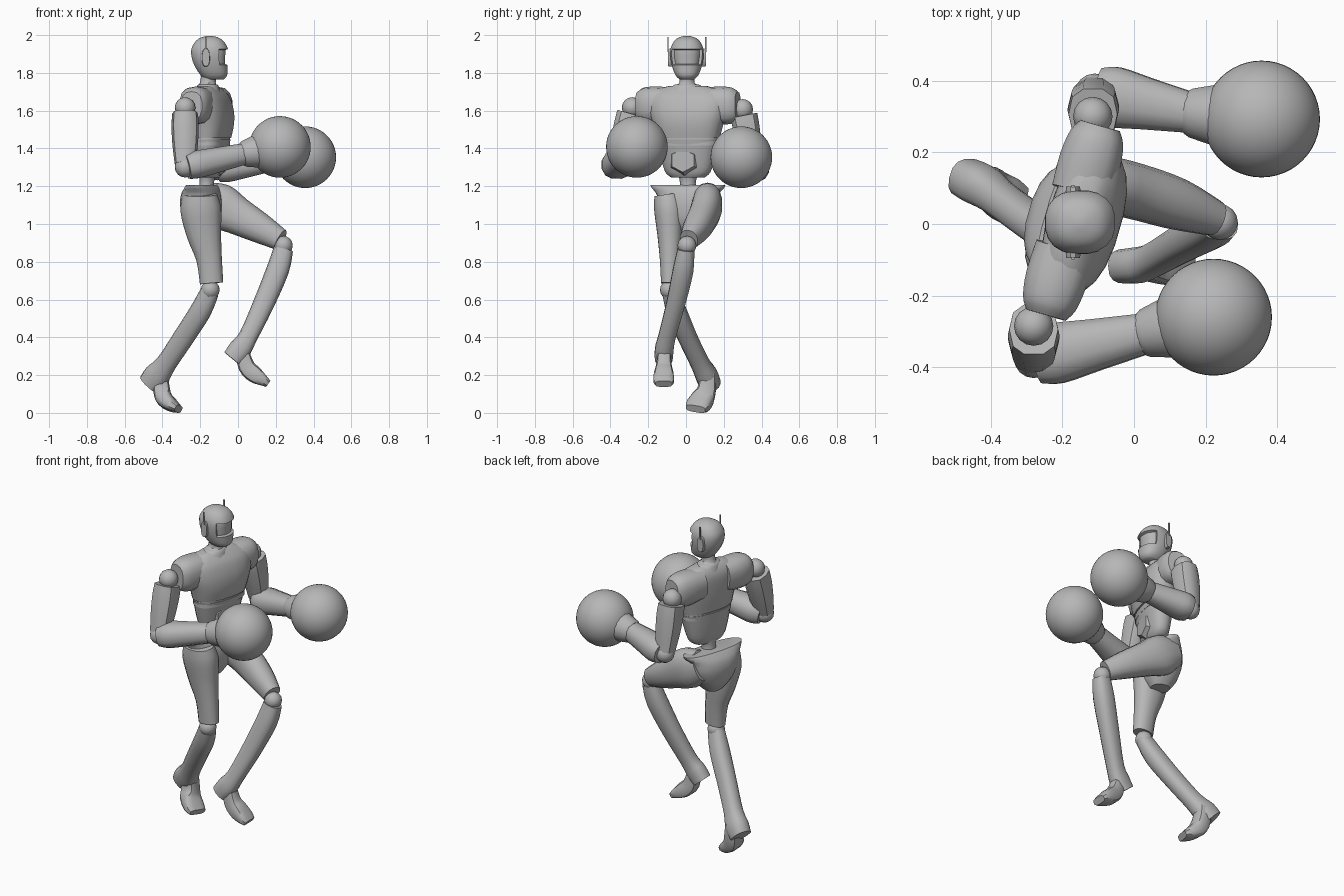
import bpy, bmesh, math
from mathutils import Vector, Matrix

cube = bpy.data.objects.get("Cube")
if cube:
    bpy.data.objects.remove(cube, do_unlink=True)

grey = bpy.data.materials.new("plain grey")
grey.use_nodes = True
GREY = (0.47, 0.47, 0.47, 1)
grey.diffuse_color = GREY
grey.node_tree.nodes["Principled BSDF"].inputs["Base Color"].default_value = GREY

YAW = math.radians(-16)                      # twist of the trunk
TRUNK_SIDE = Vector((-math.sin(YAW), math.cos(YAW), 0))
TRUNK_FRONT = Vector((math.cos(YAW), math.sin(YAW), 0))
UP = Vector((0, 0, 1))
Y = Vector((0, 1, 0))
parts = []


def finish(name, bm):
    bmesh.ops.recalc_face_normals(bm, faces=bm.faces)
    mesh = bpy.data.meshes.new(name)
    bm.to_mesh(mesh)
    bm.free()
    mesh.materials.append(grey)
    ob = bpy.data.objects.new(name, mesh)
    bpy.context.collection.objects.link(ob)
    parts.append(ob)
    return ob


def spline(rows, steps):
    """Smoothly fill in rows between the given ones."""
    out = []
    for i in range(len(rows) - 1):
        a, b, c, d = (rows[max(0, min(len(rows) - 1, i + k))] for k in (-1, 0, 1, 2))
        for s in range(steps):
            t = s / steps
            out.append([q + 0.5 * t * (r - p + t * (2*p - 5*q + 4*r - e + t * (3*(q - r) + e - p)))
                        for p, q, r, e in zip(a, b, c, d)])
    return out + [list(rows[-1])]


def loft(name, rows, side=Y, axis=None, sides=14, box=1.0, steps=3):
    """Skin rings of (x, y, z, half width along side, half depth)."""
    rows = spline(rows, steps)
    bm = bmesh.new()
    rings = []
    for i, row in enumerate(rows):
        c = Vector(row[:3])
        t = axis or Vector(rows[min(i + 1, len(rows) - 1)][:3]) - Vector(rows[max(i - 1, 0)][:3])
        t = t.normalized()
        u = (side - t * side.dot(t)).normalized()
        v = u.cross(t)
        ring = []
        for k in range(sides):
            a = math.tau * (k + 0.5) / sides
            cs, sn = math.cos(a), math.sin(a)
            ring.append(bm.verts.new(c + u * row[3] * math.copysign(abs(cs) ** box, cs)
                                     + v * row[4] * math.copysign(abs(sn) ** box, sn)))
        rings.append(ring)
    for lo, hi in zip(rings, rings[1:]):
        for k in range(sides):
            bm.faces.new((lo[k], lo[k - 1], hi[k - 1], hi[k]))
    bm.faces.new(rings[0])
    bm.faces.new(rings[-1])
    return finish(name, bm)


def ball(name, pos, r, segs=16):
    bm = bmesh.new()
    bmesh.ops.create_uvsphere(bm, u_segments=segs, v_segments=segs // 2, radius=r,
                              matrix=Matrix.Translation(pos))
    return finish(name, bm)


def block(name, pos, size):
    bm = bmesh.new()
    bmesh.ops.create_cube(bm, size=1, matrix=Matrix.Translation(pos) @ Matrix.Diagonal((*size, 1)))
    return finish(name, bm)


def trunk(name, rows, **kw):
    """Horizontal twisted rings from (x, z, half width, half depth)."""
    return loft(name, [(x, 0.01, z, w, d) for x, z, w, d in rows],
                side=TRUNK_SIDE, axis=UP, sides=20, **kw)


# Head with a recessed visor
head = loft("head", [(-.125, .005, 1.77, .04, .05), (-.127, .005, 1.79, .06, .07),
                     (-.14, .005, 1.83, .077, .085), (-.149, .005, 1.88, .088, .096),
                     (-.15, .005, 1.93, .088, .098), (-.15, .005, 1.97, .07, .076),
                     (-.15, .005, 1.99, .045, .048), (-.15, .005, 2.0, .012, .012)],
            axis=UP, sides=20, box=.85)
bm = bmesh.new()
bm.from_mesh(head.data)
visor = [f for f in bm.faces
         if f.calc_center_median().x > -.09 and 1.84 < f.calc_center_median().z < 1.935]
bmesh.ops.inset_region(bm, faces=visor, thickness=.004, depth=-.015)
bm.to_mesh(head.data)
bm.free()

# Ear pieces and neck
for tag, s in (("left", 1), ("right", -1)):
    y = .005 + s * .092
    loft(tag + "_ear", [(-.17, y - s * .015, 1.885, .022, .05), (-.17, y + s * .008, 1.885, .02, .047)],
         side=Vector((1, 0, 0)), sides=12, box=.8, steps=1)
    block(tag + "_antenna", (-.17, y + s * .008, 1.955), (.008, .007, .08))
loft("neck", [(-.16, .005, 1.70, .1, .07), (-.16, .005, 1.738, .075, .055),
              (-.16, .005, 1.75, .042, .042), (-.15, .005, 1.81, .042, .042)], axis=UP)

# Trunk
trunk("chest", [(-.14, 1.46, .172, .09), (-.137, 1.53, .19, .1), (-.14, 1.6, .21, .1),
                (-.15, 1.67, .215, .088), (-.158, 1.71, .18, .066), (-.16, 1.735, .1, .045)], box=.8)
trunk("chest_seam", [(-.14, 1.42, .165, .083), (-.14, 1.47, .165, .083)], box=.8, steps=1)
trunk("abdomen", [(-.15, 1.25, .09, .045), (-.148, 1.28, .123, .06), (-.145, 1.36, .147, .075),
                  (-.14, 1.45, .168, .088)], box=.85)
trunk("spine", [(-.165, 1.15, .06, .05), (-.165, 1.22, .042, .038), (-.16, 1.28, .06, .045)])
hub = Vector((-.147, .005, 1.34)) + TRUNK_FRONT * .05
rim = hub + TRUNK_FRONT * .03
loft("belly_hexagon", [(*hub, .085, .08), (*rim, .07, .062)], side=TRUNK_SIDE, sides=6, steps=1)

# Shoulder yokes reach outwards from the chest
for tag, s in (("left", 1), ("right", -1)):
    rows = []
    for out, z, depth, tall in ((.08, 1.635, .085, .09), (.17, 1.632, .088, .1),
                                (.24, 1.63, .078, .096), (.275, 1.63, .058, .075)):
        p = Vector((-.17, .01, z)) + TRUNK_SIDE * out * s
        rows.append((*p, depth, tall))
    loft(tag + "_shoulder", rows, side=TRUNK_FRONT, box=.8)

# Hips
trunk("pelvis", [(-.185, .96, .05, .055), (-.19, 1.02, .11, .09), (-.195, 1.1, .155, .103),
                 (-.195, 1.16, .168, .095), (-.19, 1.195, .197, .075), (-.19, 1.21, .205, .06)], box=.85)

# Arms: shoulder joint, upper arm, elbow, forearm, cuff and round glove
ARMS = {
    "left": ((-.115, .30, 1.61), (-.11, .365, 1.29), (.16, .31, 1.335), (.356, .293, 1.357)),
    "right": ((-.28, -.285, 1.62), (-.28, -.375, 1.305), (.035, -.305, 1.375), (.222, -.26, 1.412)),
}
for tag, joints in ARMS.items():
    shoulder, elbow, wrist, fist = map(Vector, joints)
    ball(tag + "_shoulder_joint", shoulder, .055)
    ball(tag + "_elbow", elbow, .055)
    upper = [(*shoulder.lerp(elbow, t), w, d) for t, w, d in
             ((.1, .075, .068), (.3, .073, .072), (.6, .064, .068), (.95, .05, .055))]
    loft(tag + "_upper_arm", upper, sides=10, box=.8)
    fore = [(*elbow.lerp(wrist, t), w, d) for t, w, d in
            ((.03, .075, .066), (.2, .087, .075), (.55, .074, .068), (1, .058, .058))]
    loft(tag + "_forearm", fore, sides=12, box=.85)
    cuff = [(*wrist.lerp(fist, t), r, r) for t, r in ((-.08, .06), (0, .07), (.32, .086))]
    loft(tag + "_cuff", cuff, steps=1)
    ball(tag + "_glove", fist, .163, 48)

# Left leg, raised forwards
loft("left_thigh", [(-.19, .115, 1.14, .07, .09), (-.1, .112, 1.1, .08, .12),
                    (0, .092, 1.045, .078, .1), (.12, .055, .98, .072, .08), (.225, .015, .92, .05, .058)], box=.9)
ball("left_knee", (.24, .005, .89), .05)
loft("left_shin", [(.24, .0, .87, .045, .052), (.21, -.015, .76, .055, .06), (.135, -.055, .58, .05, .056),
                   (.055, -.1, .41, .046, .05), (.01, -.115, .34, .05, .06), (-.03, -.118, .29, .048, .055)], box=.8)
loft("left_foot", [(.02, -.115, .34, .035, .035), (.045, -.117, .25, .042, .045),
                   (.09, -.118, .205, .052, .045), (.135, -.118, .175, .055, .03),
                   (.16, -.118, .157, .045, .02)], sides=12, box=.6)

# Right leg, trailing
loft("right_thigh", [(-.2, -.1, 1.16, .07, .09), (-.197, -.09, 1.08, .08, .108),
                     (-.18, -.085, .95, .068, .092), (-.153, -.085, .82, .055, .068),
                     (-.14, -.088, .69, .045, .062)], box=.9)
ball("right_knee", (-.147, -.088, .655), .05)
loft("right_shin", [(-.15, -.085, .645, .042, .05), (-.2, -.05, .54, .053, .057),
                    (-.29, .01, .4, .05, .056), (-.38, .075, .265, .05, .055),
                    (-.43, .11, .2, .058, .07), (-.47, .13, .155, .055, .062)], box=.8)
loft("right_foot", [(-.41, .115, .21, .045, .04), (-.405, .11, .13, .05, .045),
                    (-.39, .09, .08, .06, .045), (-.35, .065, .045, .065, .035),
                    (-.315, .05, .025, .055, .02)], sides=12, box=.6)

# Stand the lowest point on the ground and shade with crisp edges
low = min(v.co.z for ob in parts for v in ob.data.vertices)
bpy.ops.object.select_all(action='DESELECT')
for ob in parts:
    ob.location.z -= low
    ob.select_set(True)
bpy.context.view_layer.objects.active = parts[0]
bpy.ops.object.shade_smooth_by_angle(angle=math.radians(40))
